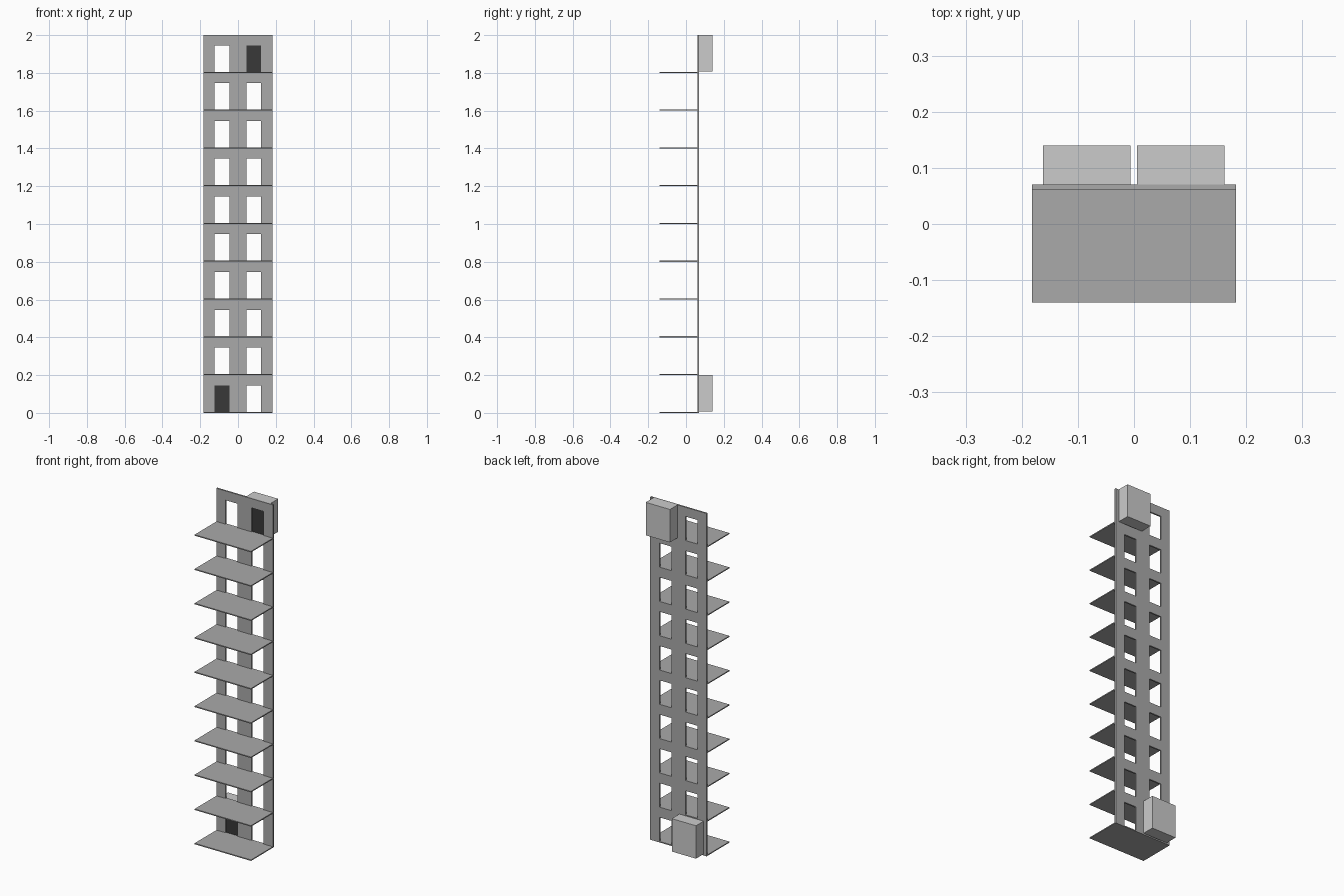
import bpy, bmesh

if "Cube" in bpy.data.objects:
    bpy.data.objects.remove(bpy.data.objects["Cube"])

FLOORS, STEP = 10, 0.2
SLAB_T = 0.006
HALF_W = 0.182
WALL_Y0, WALL_Y1 = 0.061, 0.07
DEPTH = 0.14
OPEN_TOP = 0.146
DOORS = [(-0.124, -0.045), (0.044, 0.123)]


def material(name, v):
    m = bpy.data.materials.new(name)
    m.diffuse_color = (v, v, v, 1)
    m.use_nodes = True
    m.node_tree.nodes["Principled BSDF"].inputs["Base Color"].default_value = m.diffuse_color
    return m


def add_object(name, bm, mat=None):
    me = bpy.data.meshes.new(name)
    bmesh.ops.recalc_face_normals(bm, faces=bm.faces)
    bm.to_mesh(me)
    bm.free()
    ob = bpy.data.objects.new(name, me)
    bpy.context.collection.objects.link(ob)
    if mat:
        me.materials.append(mat)
    return ob


def box(name, lo, hi, mat=None):
    bm = bmesh.new()
    bmesh.ops.create_cube(bm, size=1)
    for v in bm.verts:
        v.co = [(a + b) / 2 + c * (b - a) for a, b, c in zip(lo, hi, v.co)]
    return add_object(name, bm, mat)


concrete = material("concrete", 0.4)
dark = material("dark_door", 0.04)

# Rear wall: grid of panels with the doorways left out, then extruded
xs = [-HALF_W, *DOORS[0], *DOORS[1], HALF_W]
zs = [0.0]
for f in range(FLOORS):
    zs += [f * STEP + SLAB_T, f * STEP + OPEN_TOP]
zs.append(FLOORS * STEP)
bm = bmesh.new()
grid = [[bm.verts.new((x, WALL_Y0, z)) for x in xs] for z in zs]
for r in range(len(zs) - 1):
    for c in range(len(xs) - 1):
        if not (r % 2 == 1 and c % 2 == 1):
            bm.faces.new((grid[r][c], grid[r][c + 1], grid[r + 1][c + 1], grid[r + 1][c]))
ext = bmesh.ops.extrude_face_region(bm, geom=bm.faces[:], use_keep_orig=True)
for v in ext["geom"]:
    if isinstance(v, bmesh.types.BMVert):
        v.co.y = WALL_Y1
add_object("rear_wall", bm, concrete)

# Floor slabs
for f in range(FLOORS):
    z = f * STEP
    box(f"floor_slab_{f + 1}", (-HALF_W, -DEPTH, z), (HALF_W, WALL_Y0, z + SLAB_T), concrete)

# Lift cabins behind the lower left and upper right doorways, with dark doors
for name, f, (x0, x1) in (("lower", 0, DOORS[0]), ("upper", FLOORS - 1, DOORS[1])):
    z, mid = f * STEP, (x0 + x1) / 2
    box(f"{name}_lift_cabin", (mid - 0.078, WALL_Y1, z + 0.008), (mid + 0.078, DEPTH, z + STEP))
    box(f"{name}_lift_door", (x0, WALL_Y1 - 0.003, z + SLAB_T), (x1, WALL_Y1, z + OPEN_TOP), dark)
